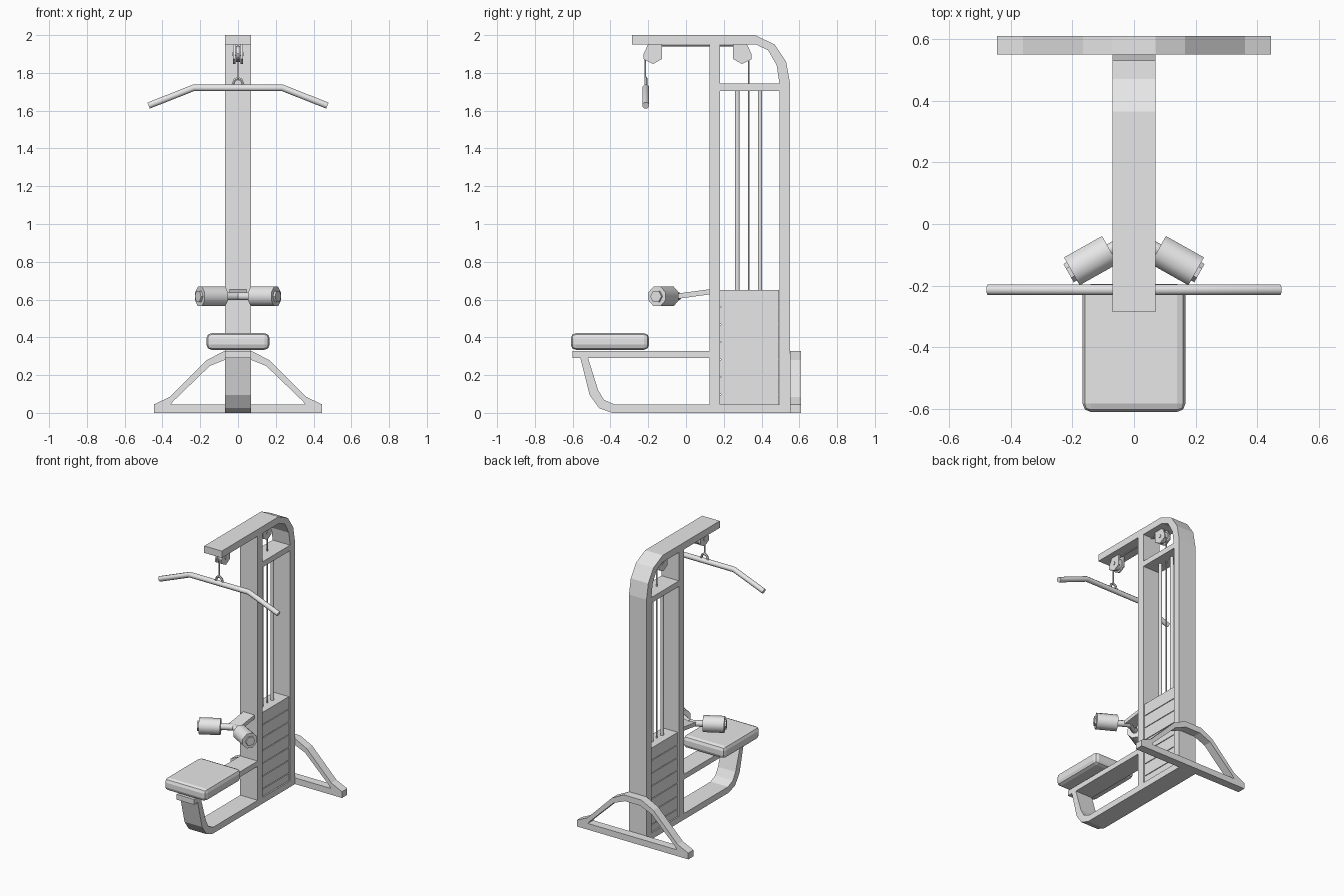
import bpy
import bmesh
import math
from mathutils import Vector

cube = bpy.data.objects.get("Cube")
if cube:
    bpy.data.objects.remove(cube, do_unlink=True)

grey = bpy.data.materials.new("light_grey")
grey.use_nodes = True
grey.diffuse_color = (0.8, 0.8, 0.8, 1)
grey.node_tree.nodes["Principled BSDF"].inputs["Base Color"].default_value = (0.8, 0.8, 0.8, 1)


def finish(name, bm, smooth=False):
    bmesh.ops.recalc_face_normals(bm, faces=bm.faces)
    mesh = bpy.data.meshes.new(name)
    bm.to_mesh(mesh)
    bm.free()
    mesh.materials.append(grey)
    obj = bpy.data.objects.new(name, mesh)
    bpy.context.collection.objects.link(obj)
    if smooth:
        bpy.ops.object.select_all(action='DESELECT')
        obj.select_set(True)
        bpy.context.view_layer.objects.active = obj
        bpy.ops.object.shade_smooth_by_angle(angle=math.radians(50))
    return obj


def prism(name, points, lo, hi, axis='x'):
    """Extrude a (y, z) outline along x, or an (x, z) outline along y."""
    bm = bmesh.new()
    place = (lambda p, d: (d, p[0], p[1])) if axis == 'x' else (lambda p, d: (p[0], d, p[1]))
    face = bm.faces.new([bm.verts.new(place(p, lo)) for p in points])
    new = bmesh.ops.extrude_face_region(bm, geom=[face])["geom"]
    shift = Vector(place((0, 0), hi - lo))
    bmesh.ops.translate(bm, vec=shift, verts=[v for v in new if isinstance(v, bmesh.types.BMVert)])
    return finish(name, bm)


def box(name, x, y, z):
    return prism(name, [(y[0], z[0]), (y[1], z[0]), (y[1], z[1]), (y[0], z[1])], *x)


def tube(name, path, radius, sides=8):
    """Round bar swept along a bent path with mitred joints."""
    pts = [Vector(p) for p in path]
    dirs = [(b - a).normalized() for a, b in zip(pts, pts[1:])]
    bm = bmesh.new()
    rings = []
    for i, p in enumerate(pts):
        a, b = dirs[max(i - 1, 0)], dirs[min(i, len(dirs) - 1)]
        t = (a + b).normalized()
        ref = Vector((0, 1, 0)) if abs(t.y) < 0.7 else Vector((0, 0, 1))
        u = t.cross(ref).normalized()
        v = t.cross(u)
        stretch = 1 / max(t.dot(a), 0.5)
        angles = [math.tau * (k + 0.5) / sides for k in range(sides)]
        rings.append([bm.verts.new(p + radius * (u * math.cos(q) * stretch + v * math.sin(q)))
                      for q in angles])
    for r, s in zip(rings, rings[1:]):
        for k in range(sides):
            n = (k + 1) % sides
            bm.faces.new((r[k], r[n], s[n], s[k]))
    bm.faces.new(rings[0])
    bm.faces.new(rings[-1])
    return finish(name, bm, True)


W = 0.07

# Main frame: bent rear upright with top arm, front upright, cross bar
prism("rear_upright_and_top_arm", [
    (-0.285, 2), (0.365, 2), (0.47, 1.95), (0.53, 1.86), (0.55, 1.75), (0.55, 0),
    (0.495, 0), (0.495, 1.74), (0.48, 1.84), (0.435, 1.92), (0.37, 1.95), (-0.285, 1.95)], -W, W)
box("front_upright", (-W, W), (0.125, 0.18), (0.02, 1.97))
box("upper_cross_bar", (-W, W), (0.18, 0.495), (1.705, 1.745))

# Base rail curving up to the seat, and the seat rail
prism("base_rail", [
    (0.5, 0), (-0.39, 0), (-0.46, 0.025), (-0.51, 0.095), (-0.56, 0.295),
    (-0.52, 0.295), (-0.465, 0.12), (-0.435, 0.07), (-0.38, 0.045), (0.5, 0.045)], -W, W)
box("seat_rail", (-W, W), (-0.6, 0.125), (0.29, 0.328))

# Padded seat
seat = box("seat", (-0.167, 0.167), (-0.61, -0.195), (0.334, 0.422))
bevel = seat.modifiers.new("soft_edges", 'BEVEL')
bevel.width = 0.027
bevel.segments = 2

# Rear stabiliser: floor beam and arch
box("rear_foot_beam", (-0.445, 0.445), (0.55, 0.61), (0, 0.045))
outer = [(0.445, 0.045), (0.36, 0.085), (0.165, 0.28), (0.07, 0.328)]
inner = [(0.06, 0.285), (0.15, 0.248), (0.345, 0.06), (0.385, 0), (0.445, 0)]


def mirror(points):
    return [(-x, z) for x, z in reversed(points)]


prism("rear_arch", outer + mirror(outer) + mirror(inner) + inner, 0.55, 0.61, 'y')

# Weight stack with thin gaps between the plates
S = 0.06
box("stack_core", (-S + 0.006, S - 0.006), (0.186, 0.489), (0.045, 0.645))
pitch = 0.0925
top = 0.65
while top > 0.06:
    box("weight_plate", (-S, S), (0.18, 0.493), (max(top - pitch + 0.005, 0.045), top))
    top -= pitch

# Guide rods
for y in (0.272, 0.392):
    tube("guide_rod", [(0, y, 0.64), (0, y, 1.71)], 0.0125)

# Pulleys with paired hanger plates
hanger = [(-0.05, 0), (-0.025, 0.052), (0.047, 0.052), (0.047, -0.027), (0, -0.053), (-0.05, -0.027)]
for y, flip in ((-0.175, 1), (0.297, -1)):
    outline = [(y + flip * a, 1.9 + b) for a, b in hanger]
    for side in (-1, 1):
        prism("pulley_hanger", outline, side * 0.02 - 0.006, side * 0.02 + 0.006)
    tube("pulley_wheel", [(-0.01, y, 1.9), (0.01, y, 1.9)], 0.043, 12)
    tube("pulley_axle", [(-0.03, y, 1.9), (0.03, y, 1.9)], 0.012)

# Cable over both pulleys
tube("cable", [(0, -0.215, 1.76), (0, -0.215, 1.9), (0, -0.175, 1.944),
               (0, 0.297, 1.944), (0, 0.333, 1.9), (0, 0.333, 0.64)], 0.004, 6)

# Pull bar with its shackle
bar_y = -0.213
tube("pull_bar", [(-0.473, bar_y, 1.627), (-0.235, bar_y, 1.721),
                  (0.235, bar_y, 1.721), (0.473, bar_y, 1.627)], 0.0185)
tube("bar_shackle", [(-0.03, bar_y, 1.73), (-0.018, bar_y, 1.762), (0, bar_y, 1.773),
                     (0.018, bar_y, 1.762), (0.03, bar_y, 1.73)], 0.008, 6)

# Thigh rollers on a sloping arm
prism("roller_arm", [(0.13, 0.655), (-0.06, 0.63), (-0.06, 0.602), (0.13, 0.628)], -0.045, 0.045)
hub = Vector((0, -0.04, 0.617))
for side in (-1, 1):
    out = Vector((side * 0.87, -0.49, 0))
    tube("roller_axle", [hub, hub + out * 0.12], 0.022)
    tube("thigh_roller", [hub + out * 0.09, hub + out * 0.232], 0.056)
    tube("roller_end_cap", [hub + out * 0.225, hub + out * 0.244], 0.034, 6)
